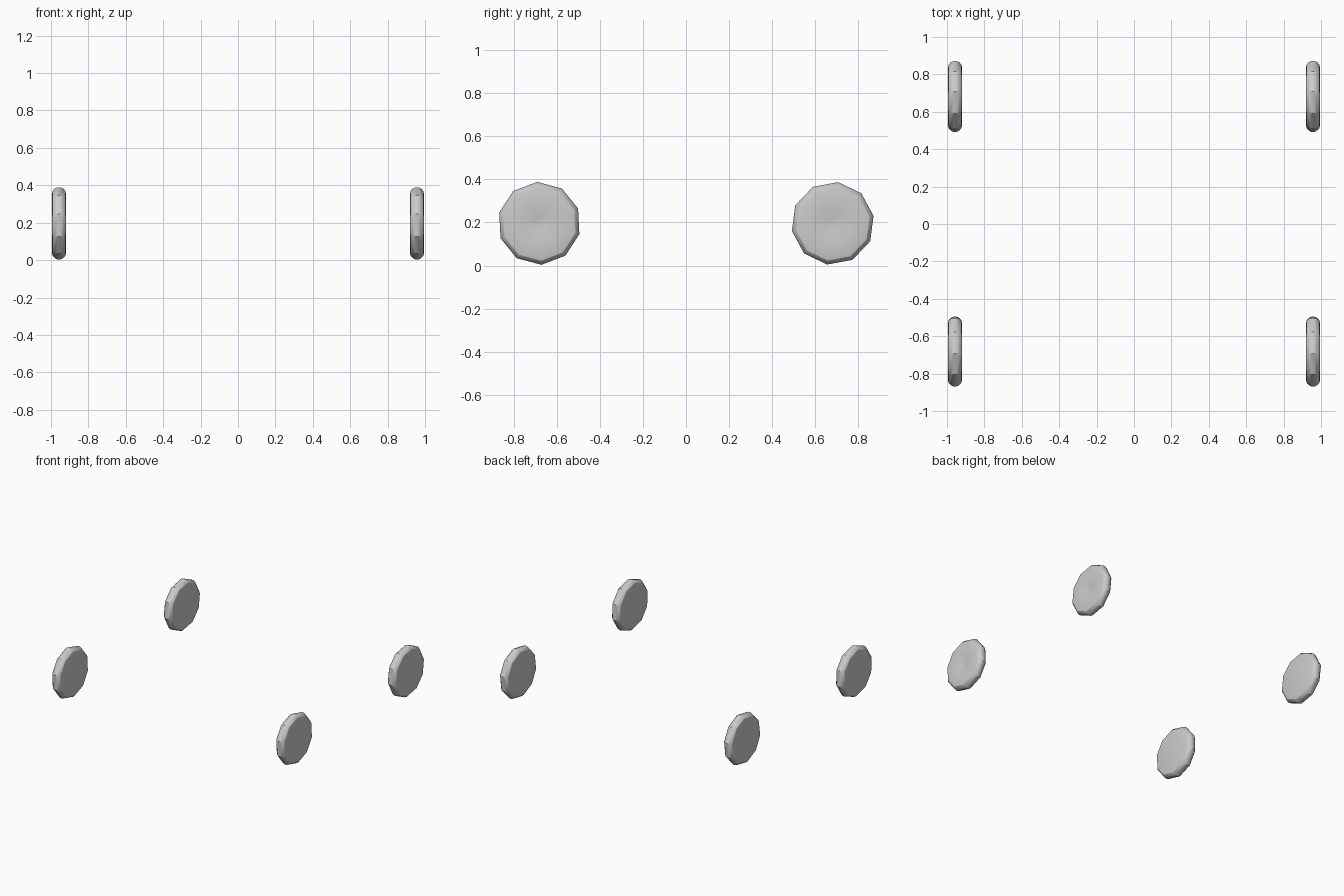
import bpy, bmesh
from math import sin, cos, radians, tau

if "Cube" in bpy.data.objects:
    bpy.data.objects.remove(bpy.data.objects["Cube"])

SIDES = 10
# wheel cross-section: (radius, outward offset), inner face to outer face
PROFILE = [(0.155, -0.038), (0.174, -0.034), (0.187, -0.022), (0.193, -0.008),
           (0.193, 0.008), (0.187, 0.022), (0.174, 0.034), (0.155, 0.038),
           (0.09, 0.036), (0.03, 0.033)]


def wheel(name, side, y, phase):
    bm = bmesh.new()
    cx, cz = side * 0.957, 0.196

    def vert(r, d, a=0.0):
        return bm.verts.new((cx + side * d, y + r * cos(a), cz + r * sin(a)))

    rings = [[vert(r, d, radians(phase) + tau * i / SIDES) for i in range(SIDES)]
             for r, d in PROFILE]
    # rounded tread and shallow dished outer face
    for a, b in zip(rings, rings[1:]):
        for i in range(SIDES):
            j = (i + 1) % SIDES
            bm.faces.new((a[i], a[j], b[j], b[i]))
    # flat inner face and small hub dimple
    bm.faces.new(rings[0])
    hub = vert(0, 0.026)
    for i in range(SIDES):
        bm.faces.new((rings[-1][i], rings[-1][(i + 1) % SIDES], hub))
    bmesh.ops.recalc_face_normals(bm, faces=bm.faces)

    mesh = bpy.data.meshes.new(name)
    bm.to_mesh(mesh)
    bm.free()
    obj = bpy.data.objects.new(name, mesh)
    bpy.context.collection.objects.link(obj)
    bpy.ops.object.select_all(action='DESELECT')
    obj.select_set(True)
    bpy.context.view_layer.objects.active = obj
    bpy.ops.object.shade_smooth_by_angle(angle=radians(30))


# front and rear wheel pairs, mirrored left to right
for label, side in (("left", -1), ("right", 1)):
    wheel("front_wheel_" + label, side, -0.682, 93)
    wheel("rear_wheel_" + label, side, 0.682, 82.5)
